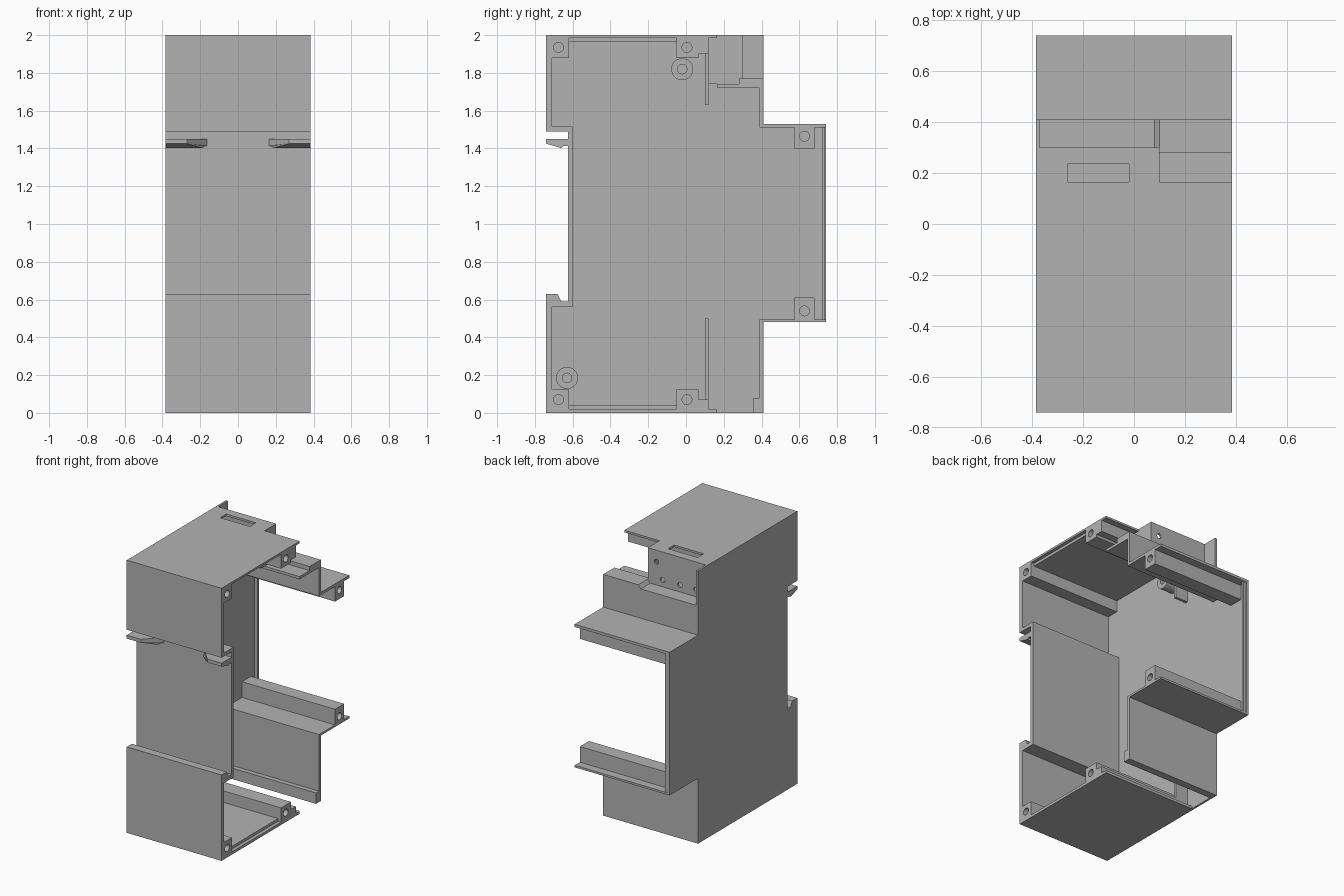
import bpy, bmesh, math

cube = bpy.data.objects.get("Cube")
if cube:
    bpy.data.objects.remove(cube, do_unlink=True)

grey = bpy.data.materials.new("housing grey")
grey.use_nodes = True
grey.diffuse_color = (0.45, 0.45, 0.45, 1)
grey.node_tree.nodes["Principled BSDF"].inputs["Base Color"].default_value = (0.45, 0.45, 0.45, 1)

W = 0.385          # half width
IN = -0.37         # inner face of the side wall
TO_WORLD = {"x": lambda u, v, w: (w, u, v),
            "y": lambda u, v, w: (u, w, v),
            "z": lambda u, v, w: (u, v, w)}


def rect(u0, v0, u1, v1):
    return [(u0, v0), (u1, v0), (u1, v1), (u0, v1)]


def circle(u, v, r, n=32):
    return [(u + r * math.cos(math.tau * i / n), v + r * math.sin(math.tau * i / n)) for i in range(n)]


def extrude(name, loops, lo=IN, hi=W, axis="x", shape=None):
    """Extrude an outline (with hole loops) along an axis."""
    curve = bpy.data.curves.new(name, "CURVE")
    curve.dimensions = "2D"
    curve.fill_mode = "BOTH"
    curve.extrude = (hi - lo) / 2
    for loop in loops:
        spline = curve.splines.new("POLY")
        spline.points.add(len(loop) - 1)
        for p, (u, v) in zip(spline.points, loop):
            p.co = (u, v, 0, 1)
        spline.use_cyclic_u = True
    temp = bpy.data.objects.new(name + " outline", curve)
    bpy.context.collection.objects.link(temp)
    graph = bpy.context.evaluated_depsgraph_get()
    mesh = bpy.data.meshes.new_from_object(temp.evaluated_get(graph))
    bpy.data.objects.remove(temp, do_unlink=True)
    bm = bmesh.new()
    bm.from_mesh(mesh)
    for v in bm.verts:
        v.co = TO_WORLD[axis](v.co.x, v.co.y, v.co.z + (lo + hi) / 2)
        if shape:
            shape(v.co)
    bmesh.ops.remove_doubles(bm, verts=bm.verts, dist=1e-5)
    bmesh.ops.recalc_face_normals(bm, faces=bm.faces)
    for f in bm.faces:
        f.smooth = False
        f.material_index = 0
    bm.to_mesh(mesh)
    bm.free()
    mesh.name = name
    mesh.materials.clear()
    mesh.materials.append(grey)
    obj = bpy.data.objects.new(name, mesh)
    bpy.context.collection.objects.link(obj)
    return obj


# Closed side wall
extrude("side_wall", [[(-.74, 0), (.41, 0), (.41, .48), (.74, .48), (.74, 1.53), (.41, 1.53),
                       (.41, 2), (-.74, 2), (-.74, 1.49), (-.625, 1.49), (-.625, .59),
                       (-.66, .59), (-.68, .63), (-.74, .63)]], -W, IN)

# Front walls: upper box, rail recess and lower box in one bent sheet
extrude("front_wall", [[(-.74, 0), (-.71, 0), (-.71, .56), (-.6, .56), (-.6, 1.515), (-.71, 1.515),
                        (-.71, 2), (-.74, 2), (-.74, 1.49), (-.625, 1.49), (-.625, .59),
                        (-.66, .59), (-.68, .63), (-.74, .63)]])

# Roof with slot and notch, floor, and their inner ribs
extrude("roof", [[(IN, -.74), (W, -.74), (W, .165), (.1, .165), (.1, .3), (IN, .3)],
                 rect(-.26, .165, -.02, .235)], 1.985, 2, "z")
extrude("floor", [rect(-.74, 0, .165, .02)])
for name, z in (("roof", 1.965), ("floor", .02)):
    extrude(name + "_inner_layer", [rect(-.62, z, -.05, z + .02)], IN, W - .025)
extrude("roof_cross_rib", [rect(.06, 1.9, .12, 1.985)])
extrude("floor_cross_rib", [rect(.06, .02, .12, .07)])

# Full-width screw bosses
for name, box, hole in (
        ("front_top_boss", (-.735, 1.88, -.62, 1.99), (-.675, 1.935)),
        ("front_bottom_boss", (-.735, .01, -.62, .125), (-.675, .07)),
        ("middle_top_boss", (-.05, 1.88, .065, 1.99), (.005, 1.935)),
        ("middle_bottom_boss", (-.05, .01, .065, .125), (.005, .07)),
        ("back_top_boss", (.575, 1.4, .68, 1.515), (.627, 1.465)),
        ("back_bottom_boss", (.575, .49, .68, .61), (.627, .54))):
    extrude(name, [rect(*box), circle(*hole, .026)])

# Back steps
extrude("upper_back_step", [[(.39, 1.51), (.74, 1.51), (.74, 1.53), (.41, 1.53), (.41, 1.74), (.39, 1.74)]])
extrude("lower_back_step", [[(.355, 0), (.41, 0), (.41, .48), (.74, .48), (.74, .495),
                             (.39, .495), (.39, .08), (.355, .08)]])
extrude("back_opening_lip", [rect(.72, .495, .735, 1.51)], IN, -.345)

# Terminal ledge and its upright panel
extrude("terminal_ledge", [[(IN, 1.72), (W, 1.72), (W, 1.77), (.1, 1.77), (.08, 1.745), (IN, 1.745)]],
        .28, .41, "y")
extrude("terminal_shelf", [rect(.165, 1.72, .28, 1.74)])
holes = [circle(x, z, .018) for x, z in ((.03, 1.915), (-.02, 1.795), (-.16, 1.795), (-.29, 1.795))]
extrude("terminal_panel", [rect(IN, 1.74, .1, 1.99)] + holes, .285, .3, "y")
extrude("notch_plate", [rect(.12, 1.74, .285, 1.99)], .085, .1)

# Ribs and hollow posts on the inside of the side wall
extrude("upper_wall_rib", [rect(.1, 1.63, .12, 1.9)], IN, -.27)
extrude("lower_wall_rib", [rect(.1, .07, .12, .5)], IN, -.27)
for name, y, z in (("upper_post", -.02, 1.82), ("lower_post", -.63, .185)):
    extrude(name, [circle(y, z, .058), circle(y, z, .025)], IN, -.27)

# Rail clips, tapered towards the middle
clip = [(-.61, 1.45), (-.74, 1.45), (-.74, 1.425), (-.66, 1.402), (-.65, 1.412), (-.61, 1.412)]
for name, side in (("left_clip", 1), ("right_clip", -1)):
    def taper(co, side=side):
        if abs(co.x) < .2:
            co.x += side * .12 * max(0, (-.625 - co.y) / .115)
    extrude(name, [clip], min(side * .15, side * W), max(side * .15, side * W), "x", taper)
